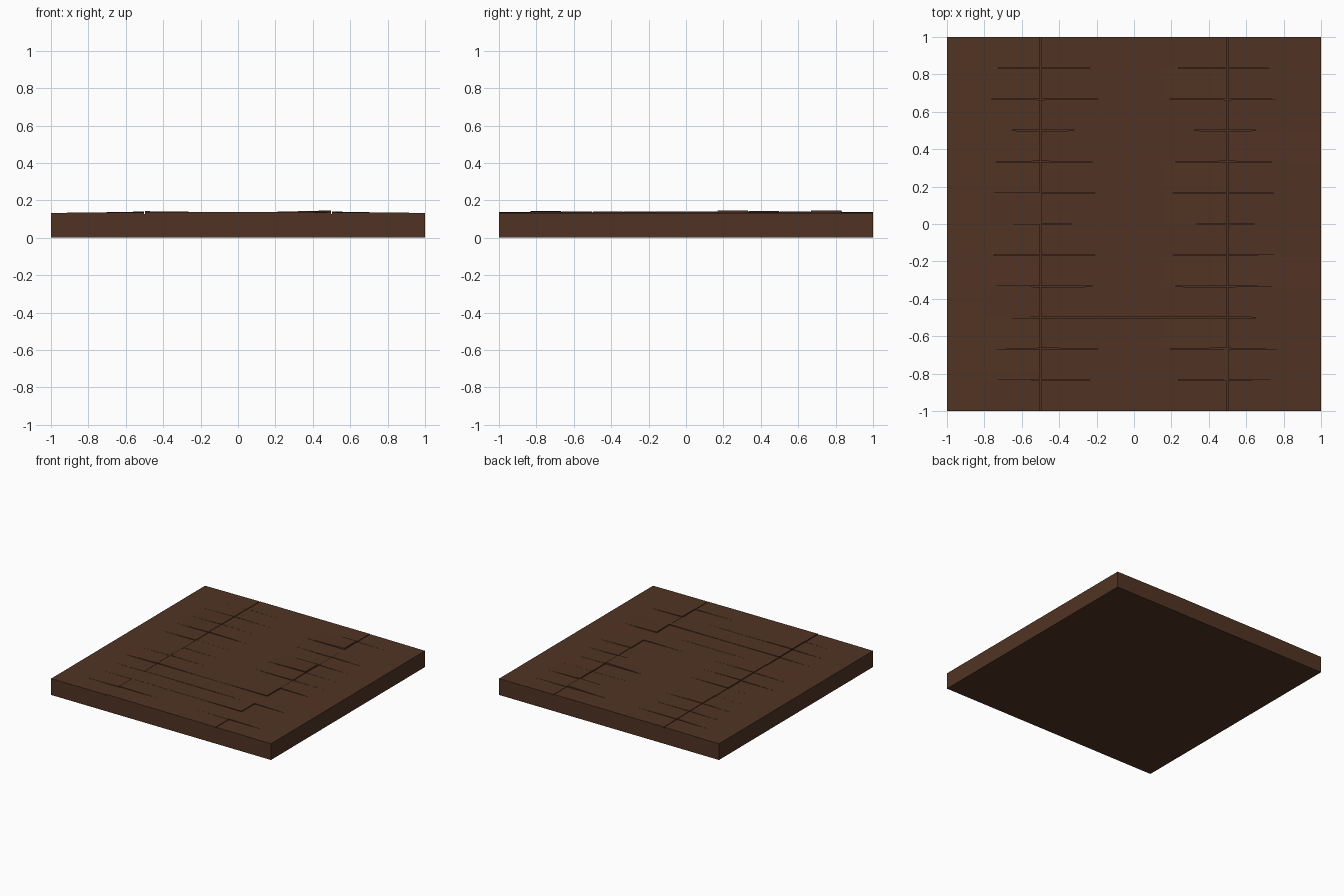
import bpy, bmesh, random

if "Cube" in bpy.data.objects:
    bpy.data.objects.remove(bpy.data.objects["Cube"])

random.seed(4)
ROWS = 12
W = 2.0 / ROWS


def material(name, colour):
    m = bpy.data.materials.new(name)
    m.diffuse_color = (*colour, 1)
    m.use_nodes = True
    m.node_tree.nodes["Principled BSDF"].inputs["Base Color"].default_value = m.diffuse_color
    return m


brown = material("dark brown wood", (0.081, 0.034, 0.017))
red_brown = material("reddish brown wood", (0.086, 0.033, 0.018))


def add_object(name, bm, mat):
    bmesh.ops.recalc_face_normals(bm, faces=bm.faces)
    me = bpy.data.meshes.new(name)
    bm.to_mesh(me)
    bm.free()
    me.materials.append(mat)
    ob = bpy.data.objects.new(name, me)
    bpy.context.collection.objects.link(ob)
    return ob


def plank(name, y0, y1, sections, mat):
    """Board lofted along x; each section is (x, side inset, top height)."""
    bm = bmesh.new()
    rings = []
    for x, gap, top in sections:
        a = y0 if y0 < -0.99 else y0 + gap
        b = y1 if y1 > 0.99 else y1 - gap
        rings.append([bm.verts.new(p) for p in
                      ((x, a, 0.12), (x, b, 0.12), (x, b, top), (x, a, top))])
    for r, s in zip(rings, rings[1:]):
        for i in range(4):
            j = (i + 1) % 4
            bm.faces.new((r[i], r[j], s[j], s[i]))
    bm.faces.new(rings[0])
    bm.faces.new(rings[-1])
    add_object(name, bm, mat)


# Solid slab below the boards
bm = bmesh.new()
bmesh.ops.create_cube(bm, size=1)
for v in bm.verts:
    v.co = (v.co.x * 2, v.co.y * 2, (v.co.z + 0.5) * 0.127)
add_object("floor_slab", bm, brown)

# Three boards per row, curled up where they meet at x = -0.5 and 0.5
for row in range(ROWS):
    y0, y1 = -1 + row * W, -1 + (row + 1) * W
    gap = 0.0025
    lift = lambda: 0.1375 + random.uniform(-0.003, 0.003)
    raised = 0.146 if row in (7, 10) else lift()
    mid_gap = 0.002 if row in (2, 3) else 0.0
    plank(f"left_plank_{row + 1}", y0, y1,
          [(-1, 0, 0.133), (-0.8, 0, 0.1345), (-0.5 - gap, gap, lift())],
          red_brown if row == 4 else brown)
    plank(f"middle_plank_{row + 1}", y0, y1,
          [(-0.5 + gap, gap, lift() + 0.002), (-0.15, mid_gap, 0.1375),
           (0.15, mid_gap, 0.1375), (0.5 - gap, gap, raised)], brown)
    plank(f"right_plank_{row + 1}", y0, y1,
          [(0.5 + gap, gap, lift()), (0.8, 0, 0.1345), (1, 0, 0.133)],
          red_brown if row in (4, 8) else brown)
